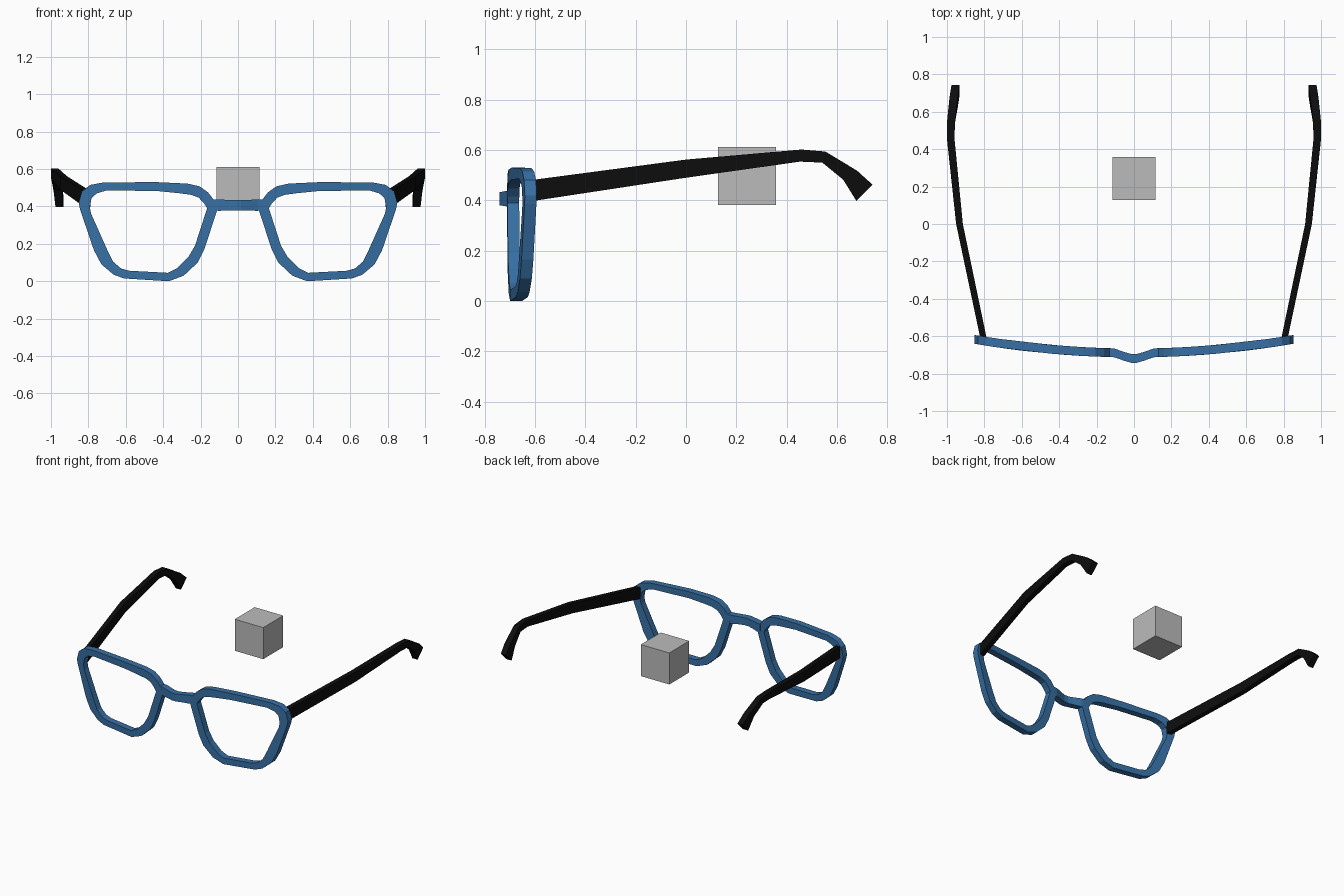
import bpy, bmesh

if "Cube" in bpy.data.objects:
    bpy.data.objects.remove(bpy.data.objects["Cube"])

def material(name, rgb):
    m = bpy.data.materials.new(name)
    m.diffuse_color = (*rgb, 1)
    m.use_nodes = True
    m.node_tree.nodes["Principled BSDF"].inputs["Base Color"].default_value = m.diffuse_color
    return m

blue = material("frame blue", (0.038, 0.16, 0.37))
black = material("temple black", (0.004, 0.004, 0.004))
grey = material("cube grey", (0.5, 0.5, 0.5))

def skin(name, sections, mat, closed=False, mirror=True):
    """Join four-point cross-sections into a solid tube, mirrored over x = 0."""
    bm = bmesh.new()
    rows = [[bm.verts.new(p) for p in s] for s in sections]
    n = len(rows)
    for i in range(n if closed else n - 1):
        a, b = rows[i], rows[(i + 1) % n]
        for j in range(4):
            k = (j + 1) % 4
            bm.faces.new((a[j], a[k], b[k], b[j]))
    if not closed:
        bm.faces.new(rows[0])
        bm.faces.new(rows[-1])
    bmesh.ops.recalc_face_normals(bm, faces=bm.faces[:])
    me = bpy.data.meshes.new(name)
    bm.to_mesh(me)
    bm.free()
    me.materials.append(mat)
    ob = bpy.data.objects.new(name, me)
    bpy.context.collection.objects.link(ob)
    if mirror:
        ob.modifiers.new("mirror", 'MIRROR').use_mirror_merge = False
    return ob

# Lens rims: outer x, z and inner x, z, bent back along a shallow curve
def front(x):
    return -0.713 + 0.1 * x * x

T = 0.047
rim = [(.11, .385, .165, .39), (.125, .43, .18, .415), (.16, .475, .21, .447),
       (.205, .507, .25, .462), (.27, .522, .31, .470), (.44, .53, .43, .482),
       (.72, .528, .70, .486), (.79, .515, .755, .47), (.835, .48, .783, .445),
       (.852, .42, .792, .395), (.845, .385, .785, .36), (.77, .165, .70, .17),
       (.73, .09, .668, .105), (.665, .035, .625, .068), (.61, .015, .58, .056),
       (.37, 0, .375, .045), (.29, .03, .325, .07), (.215, .10, .265, .13),
       (.18, .17, .23, .19)]
skin("lens_rims", [[(ox, front(ox), oz), (ix, front(ix), iz),
                    (ix, front(ix) + T, iz), (ox, front(ox) + T, oz)]
                   for ox, oz, ix, iz in rim], blue, closed=True)

# Nose bridge, bumped forward in the middle
half = [(.135, -.710, .387, .437), (.105, -.713, .376, .438),
        (.05, -.732, .379, .434), (.015, -.742, .379, .433)]
path = [(-x, y, a, b) for x, y, a, b in half] + half[::-1]
skin("nose_bridge", [[(x, y, a), (x, y, b), (x, y + T, b), (x, y + T, a)]
                     for x, y, a, b in path], blue, mirror=False)

# Temples: x, width, top y, z and bottom y, z, hooked down behind the ear
temple = [(.806, .034, -.605, .482, -.605, .398), (.933, .036, 0, .562, 0, .49),
          (.98, .04, .458, .602, .454, .554), (.978, .042, .554, .594, .542, .55),
          (.964, .044, .68, .518, .625, .482), (.955, .042, .742, .462, .677, .398)]
skin("temples", [[(x - w / 2, ty, tz), (x + w / 2, ty, tz),
                  (x + w / 2, by, bz), (x - w / 2, by, bz)]
                 for x, w, ty, tz, by, bz in temple], black)

# Small cube floating between the temples
bpy.ops.mesh.primitive_cube_add(size=0.23, location=(0, 0.242, 0.497))
cube = bpy.context.object
cube.name = "small_cube"
cube.data.materials.append(grey)
